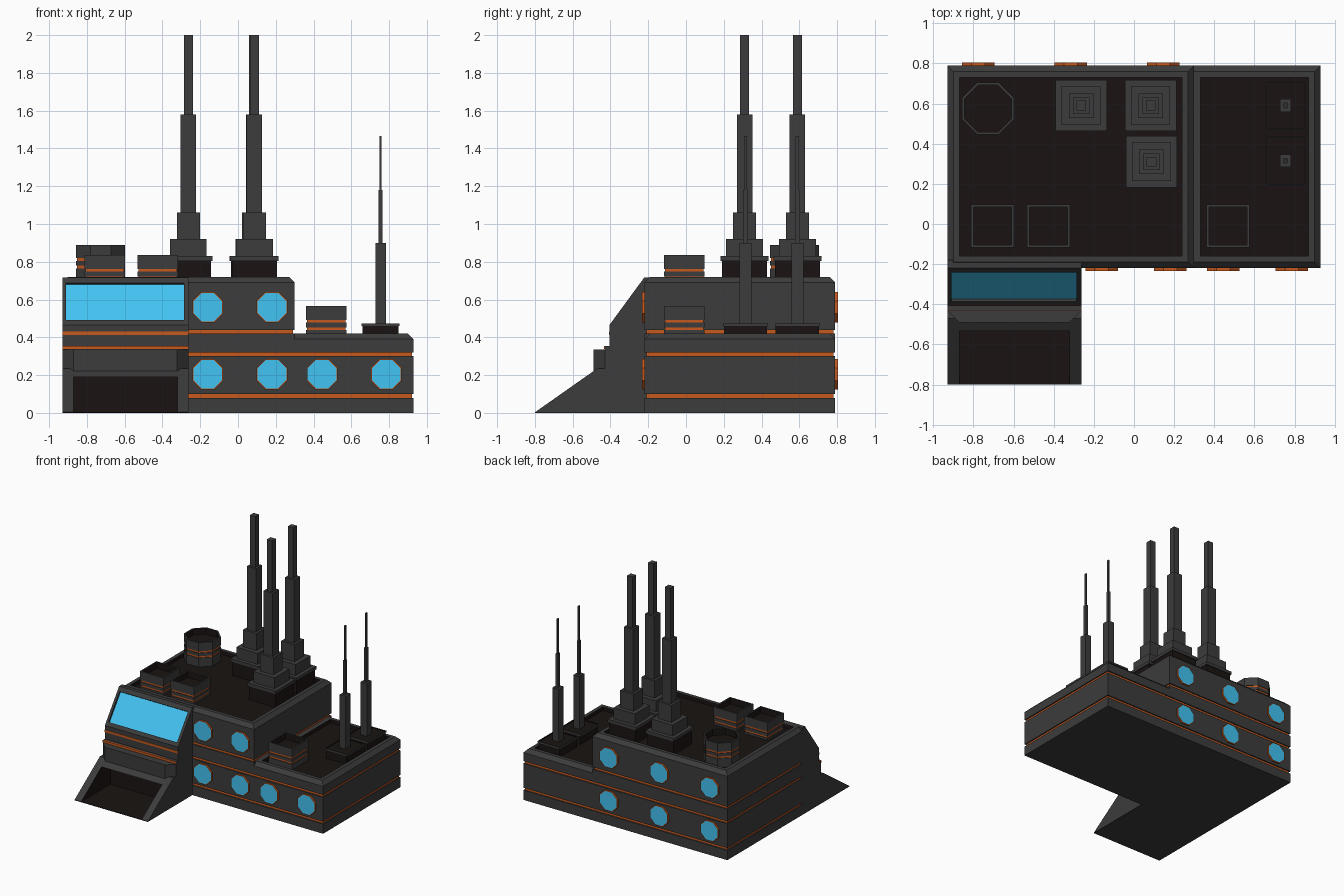
import bpy, bmesh, math
from mathutils import Vector

if "Cube" in bpy.data.objects:
    bpy.data.objects.remove(bpy.data.objects["Cube"])


def material(name, rgb):
    m = bpy.data.materials.new(name)
    m.diffuse_color = (*rgb, 1)
    m.use_nodes = True
    m.node_tree.nodes["Principled BSDF"].inputs["Base Color"].default_value = m.diffuse_color
    return m


MATS = [material("grey_metal", (0.045, 0.045, 0.045)),
        material("dark", (0.010, 0.007, 0.006)),
        material("orange", (0.58, 0.10, 0.012)),
        material("blue_glass", (0.055, 0.55, 0.89))]
G, D, O, B = range(4)


def finish(name, bm, loc=(0, 0, 0), rot=(0, 0, 0)):
    bmesh.ops.recalc_face_normals(bm, faces=bm.faces)
    me = bpy.data.meshes.new(name)
    bm.to_mesh(me)
    bm.free()
    for m in MATS:
        me.materials.append(m)
    ob = bpy.data.objects.new(name, me)
    ob.location, ob.rotation_euler = loc, rot
    bpy.context.collection.objects.link(ob)
    return ob


def stack(name, loc, hx, hy, rings, cap=G, sides=4, rot=(0, 0, 0)):
    """Rings of (z, inset, material of the wall leading up to it)."""
    bm = bmesh.new()
    prev = None
    for z, inset, mat in rings:
        x, y = hx - inset, hy - inset
        if sides == 4:
            pts = [(-x, -y), (x, -y), (x, y), (-x, y)]
        else:
            k = math.tan(math.pi / 8)
            pts = [(-k*x, -y), (k*x, -y), (x, -k*y), (x, k*y),
                   (k*x, y), (-k*x, y), (-x, k*y), (-x, -k*y)]
        ring = [bm.verts.new((px, py, z)) for px, py in pts]
        if prev:
            for i in range(sides):
                j = (i + 1) % sides
                bm.faces.new((prev[i], prev[j], ring[j], ring[i])).material_index = mat
        else:
            bm.faces.new(ring[::-1])
        prev = ring
    bm.faces.new(prev).material_index = cap
    return finish(name, bm, loc, rot)


def box(name, lo, hi, mat=G):
    c = [(a + b) / 2 for a, b in zip(lo, hi)]
    h = [(b - a) / 2 for a, b in zip(lo, hi)]
    return stack(name, c, h[0], h[1], [(-h[2], 0, mat), (h[2], 0, mat)], mat)


def prism(name, pts, vec):
    bm = bmesh.new()
    f = bm.faces.new([bm.verts.new(p) for p in pts])
    new = bmesh.ops.extrude_face_region(bm, geom=[f])["geom"]
    bmesh.ops.translate(bm, vec=vec, verts=[v for v in new if isinstance(v, bmesh.types.BMVert)])
    bm.faces.ensure_lookup_table()
    if not any(len(g.verts) == len(pts) and g is not f for g in bm.faces):
        bm.faces.new(f.verts)
    return finish(name, bm)


def cut(ob, cutter):
    m = ob.modifiers.new("cut", "BOOLEAN")
    m.object, m.operation, m.solver = cutter, "DIFFERENCE", "EXACT"
    bpy.context.view_layer.objects.active = ob
    bpy.ops.object.modifier_apply(modifier=m.name)
    bpy.data.objects.remove(cutter)


def grooves(levels, depth, half):
    out = []
    for z in levels:
        out += [(z - half, 0, G), (z - half, depth, G), (z + half, depth, O), (z + half, 0, G)]
    return out


# Main blocks with orange grooves, chamfered rims and sunken dark roofs
def block(name, x0, x1, top, levels):
    stack(name, ((x0 + x1) / 2, 0.285, 0), (x1 - x0) / 2, 0.505,
          [(0, 0, G)] + grooves(levels, 0.01, 0.01) +
          [(top - 0.03, 0, G), (top, 0.03, G), (top, 0.06, G), (top - 0.03, 0.06, D)], D)


block("tall_block", -0.93, 0.30, 0.72, [0.09, 0.31, 0.43])
block("low_block", 0.27, 0.93, 0.42, [0.09, 0.31])

# Front entrance tower
X0, X1 = -0.93, -0.262
profile = [(-0.18, 0.003), (-0.80, 0.003), (-0.47, 0.235), (-0.43, 0.235), (-0.43, 0.355),
           (-0.405, 0.355), (-0.405, 0.466), (-0.22, 0.718), (-0.18, 0.718)]
tower = prism("entrance_tower", [(X0, y, z) for y, z in profile], (X1 - X0, 0, 0))
hole = box("door_cutter", (-0.87, -0.95, -0.1), (-0.32, -0.42, 0.19), D)
cut(tower, hole)
box("entrance_floor", (X0, -0.80, 0), (X1, -0.22, 0.004), D)
prism("entrance_canopy", [(X0, -0.3, 0.215), (X0, -0.43, 0.215), (-0.87, -0.49, 0.215),
                          (-0.322, -0.49, 0.215), (X1, -0.43, 0.215), (X1, -0.3, 0.215)], (0, 0, 0.12))
box("tower_upper_stripe", (X0, -0.408, 0.413), (X1, -0.39, 0.431), O)
box("tower_lower_stripe", (X0, -0.433, 0.337), (X1, -0.42, 0.355), O)

# Slanted windscreen, set back into its frame
tilt = math.atan2(0.252, 0.185)
mid = Vector((-0.598, -0.30, 0.58))
out = Vector((0, -math.sin(tilt), math.cos(tilt)))
recess = stack("screen_cutter", mid, 0.312, 0.122, [(0, 0, G), (0.1, 0, G)], rot=(tilt, 0, 0))
bpy.context.view_layer.update()
cut(tower, recess)
stack("windscreen", mid - out * 0.006, 0.312, 0.122, [(0, 0, B), (0.008, 0, B)], B, rot=(tilt, 0, 0))


# Octagonal windows with orange frames
def window(x, y, z, side):
    stack("window", (x, y, z), 0.081, 0.081,
          [(-0.02, 0, O), (0.014, 0, O), (0.014, 0.005, O)], B, 8, (side * math.pi / 2, 0, 0))


for x, z in [(-0.16, 0.56), (0.18, 0.56), (-0.16, 0.205), (0.18, 0.205), (0.445, 0.205), (0.785, 0.205)]:
    window(x, -0.22, z, 1)
for x in (-0.775, -0.315, 0.145):
    for z in (0.205, 0.56):
        window(x, 0.79, z, -1)


# Open-topped roof vents and tank
def vent(name, x, y, base, top, r, levels, sides):
    stack(name, (x, y, 0), r, r, [(base, 0, G)] + grooves(levels, 0.005, 0.007) +
          [(top, 0, G), (top, 0.012, G), (top - 0.05, 0.012, D)], D, sides)


for x, top in ((-0.705, 0.835), (-0.425, 0.835), (0.468, 0.565)):
    vent("roof_vent", x, -0.01, top - 0.18, top, 0.107, [top - 0.12, top - 0.08], 4)
vent("roof_tank", -0.727, 0.575, 0.68, 0.89, 0.13, [0.772, 0.812], 8)

# Large stepped masts
for x, y in ((-0.263, 0.59), (0.083, 0.59), (0.087, 0.31)):
    rings = [(0.68, 0, D), (0.805, 0, D), (0.805, -0.008, G), (0.83, -0.008, G)]
    z = 0.83
    for top, half in ((0.92, 0.097), (1.06, 0.061), (1.58, 0.041), (2.0, 0.024)):
        rings += [(z, 0.12 - half, G), (top, 0.12 - half, G)]
        z = top
    stack("large_mast", (x, y, 0), 0.12, 0.12, rings)

# Thin antennas on dark plinths
for y in (0.59, 0.315):
    stack("antenna_base", (0.755, y, 0), 0.1, 0.12,
          [(0.38, 0.005, D), (0.46, 0.005, D), (0.46, 0, G), (0.474, 0, G), (0.474, 0.005, G),
           (0.466, 0.005, D)], D)
    stack("antenna", (0.755, y, 0), 0.028, 0.032,
          [(0.46, 0, G), (0.90, 0, G), (0.90, 0.018, G), (1.18, 0.018, G),
           (1.18, 0.023, G), (1.465, 0.023, G)])
